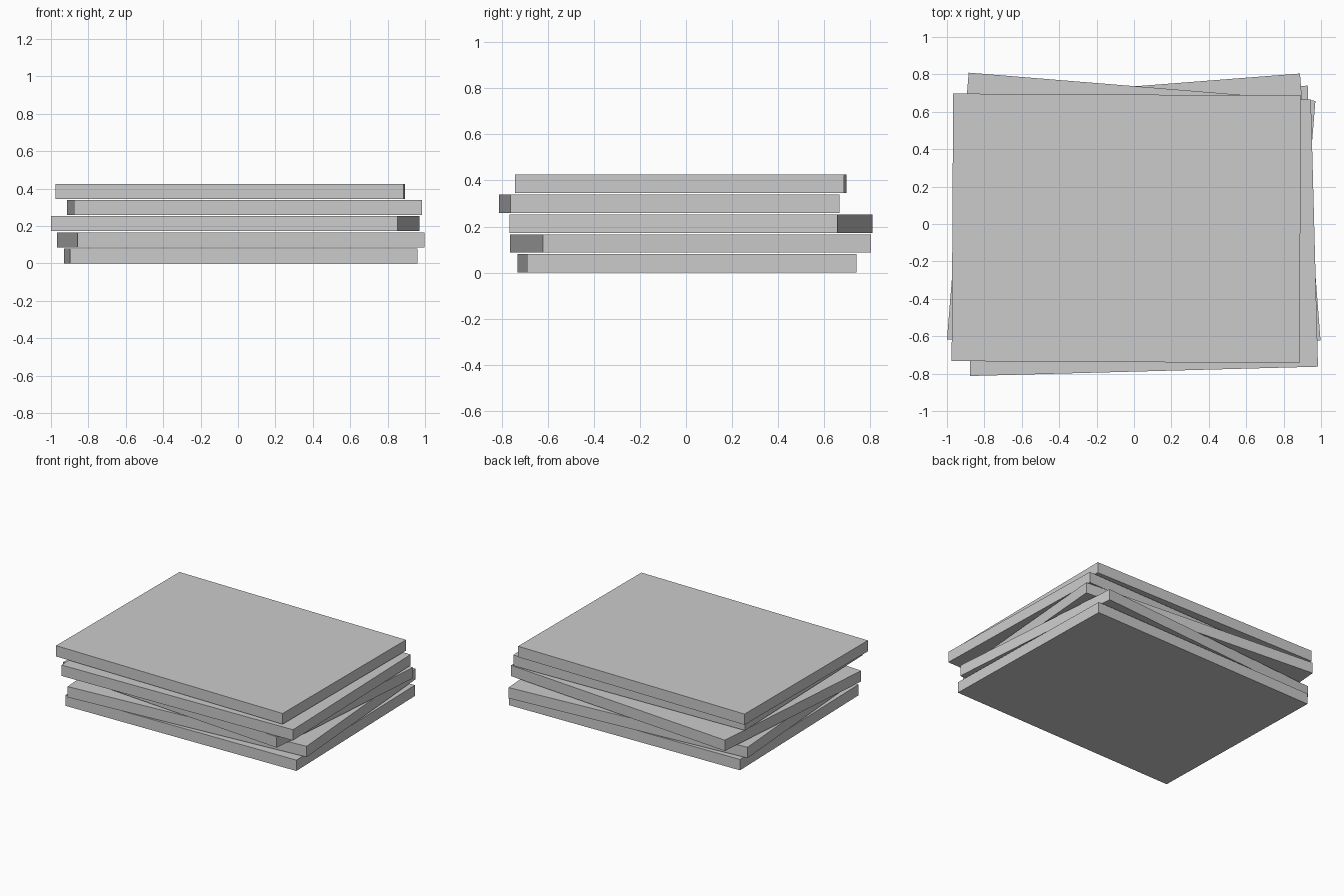
import bpy
from math import radians

cube = bpy.data.objects.get("Cube")
if cube:
    bpy.data.objects.remove(cube, do_unlink=True)

WIDTH, DEPTH, THICK, PITCH = 1.86, 1.43, 0.08, 0.0863

# Single flat grey shared by all slabs
grey = bpy.data.materials.new("plain_grey")
grey.use_nodes = True
colour = (0.6, 0.6, 0.6, 1)
grey.diffuse_color = colour
grey.node_tree.nodes["Principled BSDF"].inputs["Base Color"].default_value = colour


def add_slab(name, level, x, y, turn):
    """Flat rectangular slab, slightly shifted and turned in the stack."""
    bpy.ops.mesh.primitive_cube_add(
        size=1,
        location=(x, y, level * PITCH + THICK / 2),
        rotation=(0, 0, radians(turn)),
    )
    slab = bpy.context.object
    slab.name = name
    slab.scale = (WIDTH, DEPTH, THICK)
    slab.data.materials.append(grey)


# Loose stack, bottom to top: x, y, turn in degrees
stack = {
    "bottom_slab": (0.015, 0.004, 1.27),
    "second_slab": (0.015, 0.02, 4.4),
    "middle_slab": (-0.015, 0.021, -4.65),
    "fourth_slab": (0.035, -0.073, 1.53),
    "top_slab": (-0.041, -0.023, -0.32),
}
for level, (name, (x, y, turn)) in enumerate(stack.items()):
    add_slab(name, level, x, y, turn)
